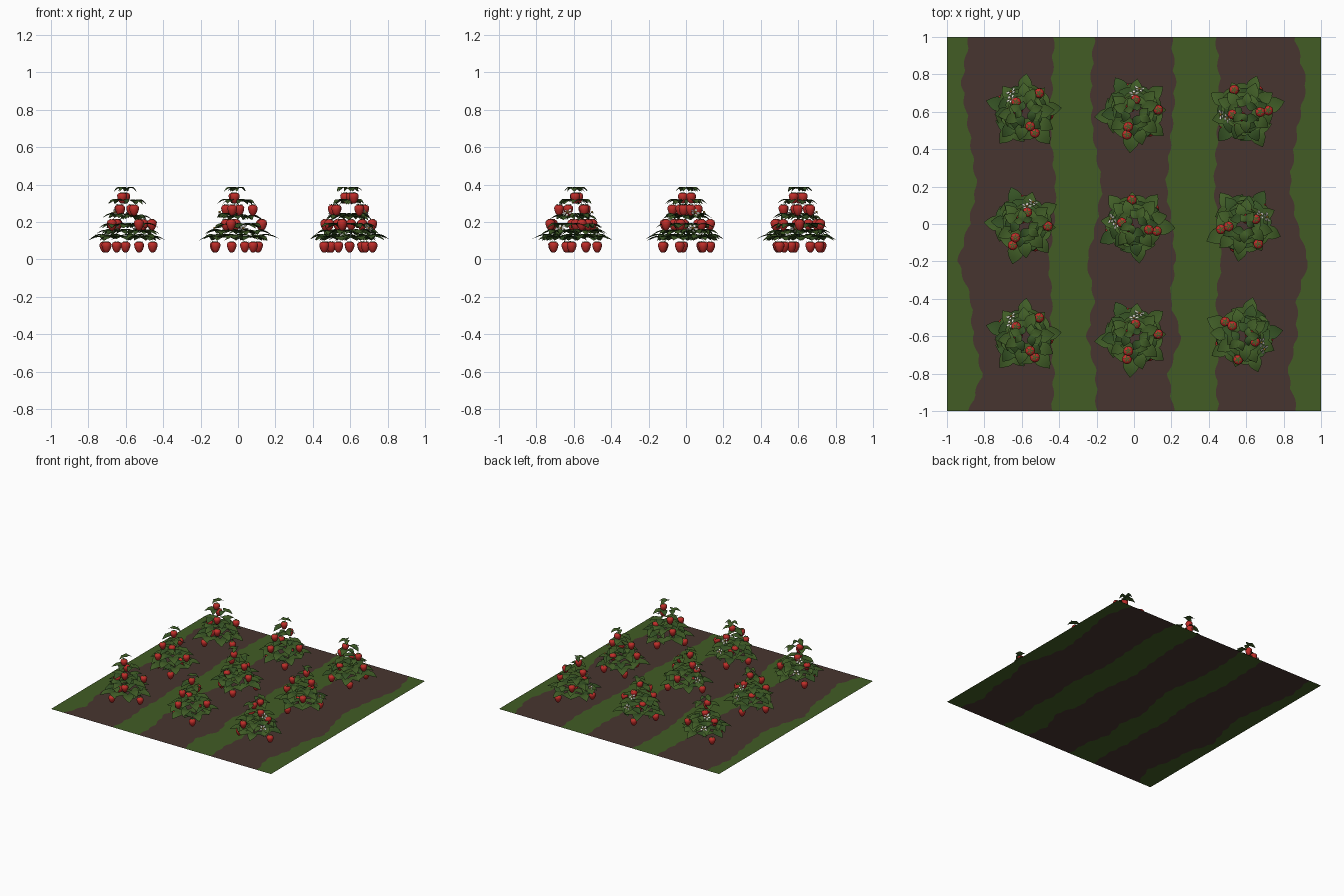
import bpy, bmesh, math, random
from mathutils import Matrix, Vector

if "Cube" in bpy.data.objects:
    bpy.data.objects.remove(bpy.data.objects["Cube"])

random.seed(4)


def mat(name, rgb):
    m = bpy.data.materials.new(name)
    m.diffuse_color = (*rgb, 1)
    m.use_nodes = True
    m.node_tree.nodes["Principled BSDF"].inputs["Base Color"].default_value = m.diffuse_color
    return m


GRASS = mat("grass green", (0.054, 0.108, 0.018))
SOIL = mat("soil brown", (0.064, 0.036, 0.029))
LEAF = mat("leaf green", (0.052, 0.110, 0.020))
DARK = mat("dark leaf green", (0.036, 0.085, 0.018))
RED = mat("berry red", (0.53, 0.026, 0.022))
WHITE = mat("petal white", (0.80, 0.78, 0.70))
YELLOW = mat("flower yellow", (0.75, 0.42, 0.05))


def finish(bm, name, mats):
    me = bpy.data.meshes.new(name)
    bm.to_mesh(me)
    bm.free()
    for m in mats:
        me.materials.append(m)
    return me


def place(name, me, loc=(0, 0, 0), rot=0):
    ob = bpy.data.objects.new(name, me)
    ob.location = loc
    ob.rotation_euler.z = rot
    bpy.context.collection.objects.link(ob)
    return ob


# Ground: grass and soil strips with wavy borders, sampled along y
ys_key = [1, .75, .5, .2, 0, -.2, -.4, -.6, -.8, -1]
borders = [
    [-.88, -.92, -.88, -.84, -.88, -.94, -.87, -.86, -.81, -.88],
    [-.43, -.44, -.45, -.42, -.43, -.46, -.44, -.45, -.43, -.44],
    [-.21, -.23, -.22, -.17, -.20, -.25, -.21, -.25, -.20, -.20],
    [.20, .22, .20, .17, .20, .22, .19, .25, .18, .21],
    [.44, .46, .45, .43, .45, .47, .44, .46, .44, .45],
    [.86, .92, .87, .83, .87, .93, .87, .87, .82, .87],
]


def border_x(keys, y):
    for i in range(len(ys_key) - 1):
        if y >= ys_key[i + 1] - 1e-6:
            t = (ys_key[i] - y) / (ys_key[i] - ys_key[i + 1])
            return keys[i] * (1 - t) + keys[i + 1] * t
    return keys[-1]


bm = bmesh.new()
rows = []
N = 100
for i in range(N + 1):
    y = 1 - 2 * i / N
    xs = [-1.0]
    for k, b in enumerate(borders):
        side = -1 if k % 2 == 0 else 1
        xs.append(border_x(b, y) + side * 0.016 * (abs(math.sin(y * 27 + k)) - 0.5))
    rows.append([bm.verts.new((x, y, 0)) for x in xs + [1.0]])
for a, b in zip(rows, rows[1:]):
    for k in range(7):
        f = bm.faces.new((a[k], b[k], b[k + 1], a[k + 1]))
        f.material_index = k % 2
place("field_ground", finish(bm, "field_ground", [GRASS, SOIL]))


# One leaflet: pointed oval, folded along the midrib and drooping at the tip
def leaflet(bm, hub, ang, length, width, index, droop=0.015):
    M = Matrix.Translation(hub) @ Matrix.Rotation(ang, 4, 'Z')
    shape = [(0, 0.04), (.12, .5), (.3, .92), (.48, 1), (.66, .8), (.84, .42), (1, 0.02)]
    prev = None
    for t, w in shape:
        z = 0.008 * math.sin(math.pi * t) - droop * t * t
        row = [bm.verts.new(M @ Vector((length * t, s * w * width / 2, z + abs(s) * w * 0.006)))
               for s in (-1, 0, 1)]
        if prev:
            for k in range(2):
                f = bm.faces.new((prev[k], row[k], row[k + 1], prev[k + 1]))
                f.material_index = index
                f.smooth = True
        prev = row


# Foliage: tiers of three-part leaves (z, hub radius, groups, start angle, leaflet length)
tiers = [(.120, .105, 5, 12, .110), (.150, .085, 4, 50, .095), (.185, .065, 4, 5, .095),
         (.230, .050, 3, 75, .085), (.312, .035, 2, 20, .075), (.382, .015, 1, 150, .062)]
bm = bmesh.new()
for z, r, n, start, length in tiers:
    for i in range(n):
        a = math.radians(start + 360 * i / n + random.uniform(-10, 10))
        hub = Vector((r * math.cos(a), r * math.sin(a), z + random.uniform(-.006, .006)))
        for j, d in enumerate((-82, 0, 82)):
            L = length * random.uniform(.88, 1.08) * (1 if j == 1 else .9)
            leaflet(bm, hub, a + math.radians(d + random.uniform(-9, 9)), L, L * .74, (i + j) % 3 == 0)
foliage = finish(bm, "foliage", [LEAF, DARK])

# Berries: lathed tapering body with a small star of green sepals
berries_at = [(.068, .135, -8), (.068, .125, -118), (.068, .130, 150),
              (.186, .128, -62), (.186, .130, 50), (.186, .085, 185),
              (.265, .065, 128), (.265, .085, -66), (.330, .030, 170)]
profile = [(-.032, .005), (-.028, .012), (-.016, .020), (0, .0255), (.012, .0265), (.021, .022), (.026, .012)]
bm = bmesh.new()
SEG = 12
for z, r, deg in berries_at:
    c = Vector((r * math.cos(math.radians(deg)), r * math.sin(math.radians(deg)), z))
    rings = [[bm.verts.new(c + Vector((pr * math.cos(2 * math.pi * k / SEG),
                                       pr * math.sin(2 * math.pi * k / SEG), pz)))
              for k in range(SEG)] for pz, pr in profile]
    for a, b in zip(rings, rings[1:]):
        for k in range(SEG):
            bm.faces.new((a[k], a[(k + 1) % SEG], b[(k + 1) % SEG], b[k])).smooth = True
    bm.faces.new(rings[0][::-1])
    bm.faces.new(rings[-1])
    top = c + Vector((0, 0, .029))
    for k in range(5):
        a = 2 * math.pi * k / 5
        pts = [(0, 0, 0), (.010, a - .5, .001), (.021, a, -.003), (.010, a + .5, .001)]
        f = bm.faces.new([bm.verts.new(top + Vector((q * math.cos(t), q * math.sin(t), h))) for q, t, h in pts])
        f.material_index = 1
berries = finish(bm, "berries", [RED, LEAF])

# Flowers: five white petals round a yellow centre, tipped outwards
bm = bmesh.new()
for z, r, deg in [(.250, .095, 135), (.165, .125, 122)]:
    a0 = math.radians(deg)
    M = (Matrix.Translation((r * math.cos(a0), r * math.sin(a0), z))
         @ Matrix.Rotation(a0, 4, 'Z') @ Matrix.Rotation(math.radians(50), 4, 'Y'))
    for k in range(5):
        a = 2 * math.pi * k / 5
        pts = [(.004, a), (.016, a - .5), (.025, a - .3), (.028, a), (.025, a + .3), (.016, a + .5)]
        bm.faces.new([bm.verts.new(M @ Vector((q * math.cos(t), q * math.sin(t), q * .15))) for q, t in pts])
    before = set(bm.faces)
    bmesh.ops.create_icosphere(bm, subdivisions=1, radius=.007,
                               matrix=M @ Matrix.Translation((0, 0, .004)))
    for f in set(bm.faces) - before:
        f.material_index = 1
flowers = finish(bm, "flowers", [WHITE, YELLOW])

# Nine plants in three rows, each turned differently
turns = [[0, -45, 65], [-55, 45, -105], [0, -45, -155]]
for i, y in enumerate((.6, 0, -.6)):
    for j, x in enumerate((-.59, 0, .59)):
        rot = math.radians(turns[i][j])
        tag = f"_{i + 1}_{j + 1}"
        place("foliage" + tag, foliage, (x, y, 0), rot)
        place("berries" + tag, berries, (x, y, 0), rot)
        place("flowers" + tag, flowers, (x, y, 0), rot)
